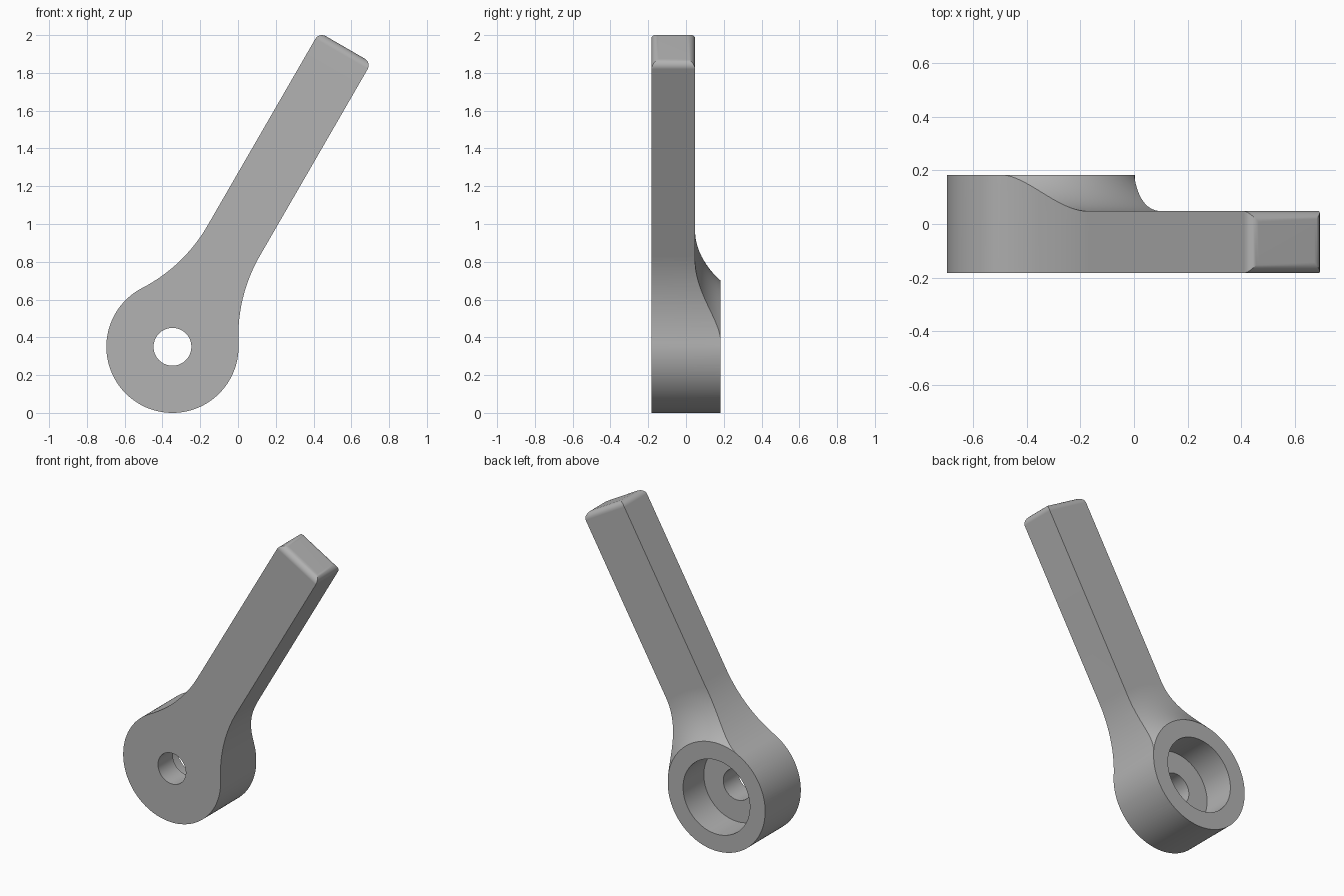
import bpy, bmesh
from math import pi, sin, cos, atan2, sqrt, radians
from mathutils import Vector

cube = bpy.data.objects.get("Cube")
if cube:
    bpy.data.objects.remove(cube, do_unlink=True)

# Main dimensions: local x runs along the arm, with the pivot at the origin
BOSS_R, HOLE_R, BORE_R = 0.35, 0.1, 0.24
FRONT, BACK, ARM_BACK, BORE_FLOOR = -0.183, 0.183, 0.048, -0.03
HALF_W, SEAM, LENGTH = 0.16, 1.13, 1.83
FILLET = 0.85
PIVOT = Vector((-0.347, 0, 0.35))

grey = bpy.data.materials.new("plain_grey")
grey.use_nodes = True
colour = (0.45, 0.45, 0.45, 1)
grey.diffuse_color = colour
grey.node_tree.nodes["Principled BSDF"].inputs["Base Color"].default_value = colour


def arc(cx, cy, r, a0, a1, n):
    angles = [a0 + (a1 - a0) * i / n for i in range(n + 1)]
    return [(cx + r * cos(a), cy + r * sin(a)) for a in angles]


def make_object(name, bm):
    bmesh.ops.recalc_face_normals(bm, faces=bm.faces)
    mesh = bpy.data.meshes.new(name)
    bm.to_mesh(mesh)
    bm.free()
    mesh.materials.append(grey)
    obj = bpy.data.objects.new(name, mesh)
    bpy.context.collection.objects.link(obj)
    obj.location = PIVOT
    obj.rotation_euler.y = -radians(60)
    return obj


def select(obj):
    bpy.ops.object.select_all(action='DESELECT')
    obj.select_set(True)
    bpy.context.view_layer.objects.active = obj


def smooth(obj):
    select(obj)
    bpy.ops.object.shade_smooth_by_angle(angle=radians(30))
    mod = obj.modifiers.new("face_weighted_normals", 'WEIGHTED_NORMAL')
    mod.keep_sharp = True


# Outline: round boss blended into a straight arm
off = HALF_W + FILLET
along = sqrt((BOSS_R + FILLET) ** 2 - off ** 2)
a = atan2(off, along)
outline = arc(0, 0, BOSS_R, a, 2 * pi - a, 80)
outline += arc(along, -off, FILLET, pi - a, pi / 2, 16)[1:]
outline += [(SEAM, -HALF_W), (SEAM, HALF_W)]
outline += arc(along, off, FILLET, -pi / 2, a - pi, 16)[:-1]

bm = bmesh.new()
face = bm.faces.new([bm.verts.new((x, FRONT, z)) for x, z in outline])
ext = bmesh.ops.extrude_face_region(bm, geom=[face])
for v in ext["geom"]:
    if isinstance(v, bmesh.types.BMVert):
        v.co.y = 0.3
body = make_object("pivot_body", bm)

# Turned section: hole, counterbore, rim and the concave flare down to the arm
rim, flare_end = BOSS_R + 0.001, 0.64
drop, run = BACK - ARM_BACK, flare_end - rim
rho = (run ** 2 + drop ** 2) / (2 * drop)
cy = ARM_BACK + rho
start = atan2(BACK - cy, rim - flare_end)
section = [(HOLE_R, -0.3), (HOLE_R, BORE_FLOOR), (BORE_R, BORE_FLOOR), (BORE_R, BACK)]
section += arc(flare_end, cy, rho, start, -pi / 2, 14)
section += [(1.5, ARM_BACK), (1.5, -0.3)]

STEPS = 128
bm = bmesh.new()
rings = []
for i in range(STEPS):
    t = 2 * pi * i / STEPS
    rings.append([bm.verts.new((r * cos(t), y, r * sin(t))) for r, y in section])
for i in range(STEPS):
    p, q = rings[i], rings[(i + 1) % STEPS]
    for j in range(len(section)):
        k = (j + 1) % len(section)
        bm.faces.new((p[j], p[k], q[k], q[j]))
turned = make_object("turned_helper", bm)
turned.hide_render = True

# Keep only what lies inside both shapes
cut = body.modifiers.new("turned_cut", 'BOOLEAN')
cut.operation = 'INTERSECT'
cut.solver = 'EXACT'
cut.object = turned
select(body)
bpy.ops.object.modifier_apply(modifier=cut.name)
bpy.data.objects.remove(turned, do_unlink=True)
smooth(body)

# Arm end: straight bar with the edges of its end face rounded
bm = bmesh.new()
bmesh.ops.create_cube(bm, size=1)
for v in bm.verts:
    v.co.x = LENGTH if v.co.x > 0 else SEAM
    v.co.y = ARM_BACK if v.co.y > 0 else FRONT
    v.co.z *= 2 * HALF_W
end_edges = [e for e in bm.edges if all(v.co.x > LENGTH - 0.01 for v in e.verts)]
bmesh.ops.bevel(bm, geom=end_edges, offset=0.04, offset_type='OFFSET',
                segments=6, profile=0.5, affect='EDGES')
smooth(make_object("arm_end", bm))
